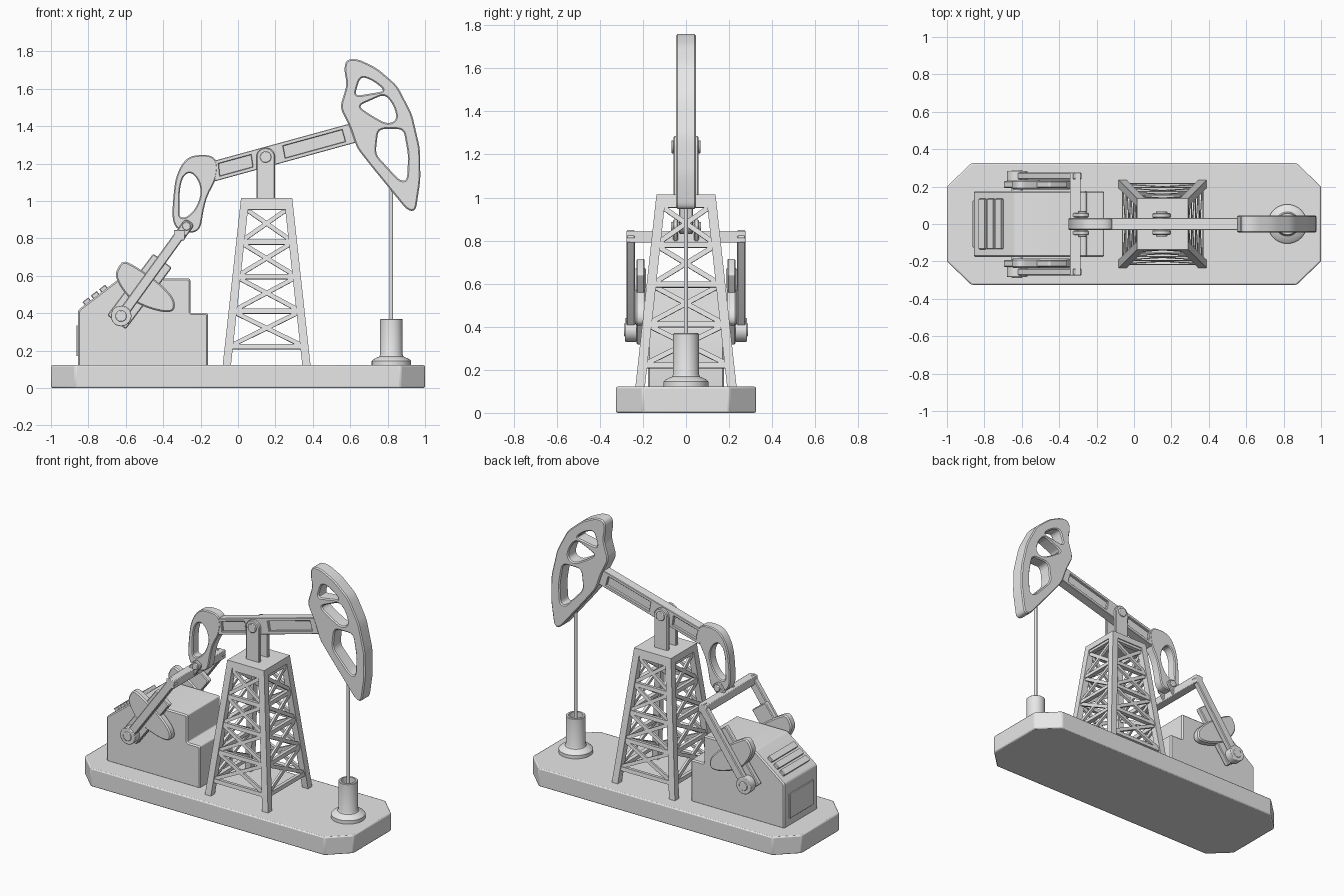
import bpy, bmesh, math
from mathutils import Vector, Matrix

cube = bpy.data.objects.get("Cube")
if cube:
    bpy.data.objects.remove(cube, do_unlink=True)

grey = bpy.data.materials.new("plain_grey")
grey.use_nodes = True
grey.diffuse_color = (0.8, 0.8, 0.8, 1)
grey.node_tree.nodes["Principled BSDF"].inputs["Base Color"].default_value = (0.8, 0.8, 0.8, 1)


def finish(name, bm, bevel=0.0):
    """Turn a bmesh into a shaded object."""
    bmesh.ops.remove_doubles(bm, verts=bm.verts, dist=0.0001)
    bmesh.ops.recalc_face_normals(bm, faces=bm.faces)
    mesh = bpy.data.meshes.new(name)
    bm.to_mesh(mesh)
    bm.free()
    mesh.materials.clear()
    mesh.materials.append(grey)
    obj = bpy.data.objects.new(name, mesh)
    bpy.context.collection.objects.link(obj)
    bpy.ops.object.select_all(action='DESELECT')
    obj.select_set(True)
    bpy.context.view_layer.objects.active = obj
    bpy.ops.object.shade_smooth_by_angle(angle=math.radians(35))
    if bevel:
        mod = obj.modifiers.new("soft_edges", 'BEVEL')
        mod.width, mod.segments = bevel, 2
    return obj


def rounded(points, r):
    """Round the corners of a closed 2D outline."""
    pts = [Vector(p) for p in points]
    if not r:
        return pts
    out = []
    for i, p in enumerate(pts):
        a, b = pts[i - 1] - p, pts[(i + 1) % len(pts)] - p
        p0 = p + a.normalized() * min(r, a.length * 0.48)
        p1 = p + b.normalized() * min(r, b.length * 0.48)
        for k in range(5):
            t = k / 4
            out.append(p0 * (1 - t) ** 2 + p * 2 * t * (1 - t) + p1 * t * t)
    return out


def plate(name, loops, y0, y1, r=0.0, bevel=0.005):
    """Extrude an x-z outline, with optional holes, from y0 to y1."""
    curve = bpy.data.curves.new(name, 'CURVE')
    curve.dimensions, curve.fill_mode = '2D', 'BOTH'
    curve.extrude = abs(y1 - y0) / 2 - bevel
    curve.bevel_depth, curve.offset, curve.bevel_resolution = bevel, -bevel, 0
    for loop in loops:
        pts = rounded(loop, r)
        spline = curve.splines.new('POLY')
        spline.points.add(len(pts) - 1)
        for sp, p in zip(spline.points, pts):
            sp.co = (p.x, p.y, 0, 1)
        spline.use_cyclic_u = True
    temp = bpy.data.objects.new("temp", curve)
    bpy.context.collection.objects.link(temp)
    deps = bpy.context.evaluated_depsgraph_get()
    mesh = bpy.data.meshes.new_from_object(temp.evaluated_get(deps))
    bm = bmesh.new()
    bm.from_mesh(mesh)
    bpy.data.objects.remove(temp, do_unlink=True)
    bpy.data.meshes.remove(mesh)
    bm.transform(Matrix.Translation((0, (y0 + y1) / 2, 0)) @ Matrix.Rotation(math.pi / 2, 4, 'X'))
    return finish(name, bm)


def strip(a, b, w):
    """Rectangle outline along the line a-b."""
    a, b = Vector(a), Vector(b)
    n = (b - a).normalized().orthogonal() * w / 2
    return [a + n, b + n, b - n, a - n]


def box(name, lo, hi, bevel=0.004):
    lo, hi = Vector(lo), Vector(hi)
    bm = bmesh.new()
    bmesh.ops.create_cube(bm, size=1, matrix=Matrix.Translation((lo + hi) / 2) @ Matrix.Diagonal((*(hi - lo), 1)))
    return finish(name, bm, bevel)


def pin(name, x, z, r, y0, y1):
    """Cylinder lying along y."""
    bm = bmesh.new()
    m = Matrix.Translation((x, (y0 + y1) / 2, z)) @ Matrix.Rotation(math.pi / 2, 4, 'X')
    bmesh.ops.create_cone(bm, cap_ends=True, segments=32, radius1=r, radius2=r, depth=abs(y1 - y0), matrix=m)
    return finish(name, bm, 0.004)


def lathe(name, profile, x):
    bm = bmesh.new()
    verts = [bm.verts.new((r, 0, z)) for r, z in profile]
    edges = [bm.edges.new(e) for e in zip(verts, verts[1:])]
    bmesh.ops.spin(bm, geom=verts + edges, cent=(0, 0, 0), axis=(0, 0, 1), angle=math.tau, steps=40)
    bm.transform(Matrix.Translation((x, 0, 0)))
    return finish(name, bm)


def bar(bm, a, b, w, h, normal):
    """Rectangular strut between two points, thickness h along normal."""
    a, b = Vector(a), Vector(b)
    d = (b - a).normalized()
    side = d.cross(Vector(normal)).normalized()
    up = side.cross(d)
    m = Matrix((side * w, up * h, b - a)).transposed().to_4x4()
    bmesh.ops.create_cube(bm, size=1, matrix=Matrix.Translation((a + b) / 2) @ m)


# Base slab with cut corners
bm = bmesh.new()
corners = [(.87, .325), (1, .2), (1, -.2), (.87, -.325), (-.87, -.325), (-1, -.2), (-1, .2), (-.87, .325)]
face = bm.faces.new([bm.verts.new((x, y, 0)) for x, y in corners])
top = bmesh.ops.extrude_face_region(bm, geom=[face])["geom"]
bmesh.ops.translate(bm, verts=[v for v in top if isinstance(v, bmesh.types.BMVert)], vec=(0, 0, .122))
finish("base_slab", bm, 0.008)

# Motor housing, vent slats and end door
plate("motor_housing", [[(-.855, .115), (-.855, .417), (-.635, .585), (-.255, .585), (-.255, .4),
                         (-.16, .4), (-.16, .115)]], -.177, .177, .012, .008)
slope = Vector((.22, .168)).normalized()
for i in range(3):
    c = Vector((-.855, .417)) + slope * (.065 + .056 * i)
    plate(f"vent_slat_{i + 1}", [strip(c - slope * .02, c + slope * .02, .04)], -.135, .135, 0, .004)
box("housing_door", (-.863, -.125, .17), (-.85, .125, .335), .003)

# Lattice tower
CX, Z0, Z1 = .153, .12, 1.015


def half(z):
    return .235 + (.137 - .235) * (z - Z0) / (Z1 - Z0)


bm = bmesh.new()
levels = [.22, .41, .595, .78, .965]
for k in range(4):
    rot = Matrix.Rotation(k * math.pi / 2, 3, 'Z')

    def at(u, z, inset=.02):
        h = half(z) - inset
        return rot @ Vector((u * h, -h, z)) + Vector((CX, 0, 0))

    normal = rot @ Vector((0, -1, .11))
    leg = bmesh.ops.create_cube(bm, size=1)["verts"]
    for v in leg:
        z = Z0 - .005 if v.co.z < 0 else Z1 - .01
        v.co = at(1, z, .022) + Vector((v.co.x * .044, v.co.y * .044, 0))
    for z in levels:
        bar(bm, at(-1, z), at(1, z), .026, .026, normal)
    for lo, hi in zip(levels, levels[1:]):
        for s in (-1, 1):
            bar(bm, at(-s, lo), at(s, hi), .023, .016, normal)
cap = bmesh.ops.create_cube(bm, size=2)["verts"]
for v in cap:
    z = .972 if v.co.z < 0 else Z1
    v.co = (CX + v.co.x * half(z), v.co.y * half(z), z)
finish("lattice_tower", bm)

# Pivot bracket
PX, PZ = .148, 1.235
dome = [(PX + .05 * math.cos(a * math.pi / 12), PZ + .05 * math.sin(a * math.pi / 12)) for a in range(13)]
for s, side in ((1, "left"), (-1, "right")):
    plate(f"pivot_bracket_{side}", [dome + [(PX - .05, 1.0), (PX + .05, 1.0)]], s * .033, s * .058)
pin("pivot_pin", PX, PZ, .03, -.068, .068)

# Walking beam: framed sides over a thin web
tl, tr, bl, br = map(Vector, ((-.135, 1.213), (.61, 1.417), (-.125, 1.105), (.64, 1.315)))


def on_beam(t, f):
    return bl.lerp(br, t).lerp(tl.lerp(tr, t), f)


def panel(t0, t1, f0, f1):
    return [on_beam(t0, f0), on_beam(t1, f0), on_beam(t1, f1), on_beam(t0, f1)]


plate("beam_frame", [panel(0, 1, 0, 1), panel(.04, .27, .2, .8), panel(.5, .92, .2, .8)], -.032, .032, 0, .003)
plate("beam_web", [panel(.02, .98, .05, .95)], -.015, .015, 0, .002)

# Curved beam head with three openings
head = [(.567, 1.70), (.578, 1.757), (.64, 1.76), (.743, 1.71), (.85, 1.618), (.93, 1.465), (.973, 1.28),
        (.975, 1.11), (.95, .945), (.905, .95), (.717, 1.18), (.636, 1.283), (.6, 1.39), (.545, 1.5), (.583, 1.625)]
head_holes = [[(.622, 1.56), (.655, 1.668), (.72, 1.645), (.79, 1.588)],
              [(.64, 1.508), (.785, 1.572), (.834, 1.51), (.852, 1.435), (.8, 1.41), (.717, 1.455)],
              [(.75, 1.385), (.885, 1.385), (.91, 1.246), (.904, 1.11), (.866, 1.108), (.735, 1.25)]]
plate("beam_head", [head] + head_holes, -.046, .046, .035, .007)

# Tail loop
tail = [(-.25, 1.245), (-.14, 1.247), (-.105, 1.2), (-.118, 1.11), (-.165, 1.03), (-.187, .94), (-.2, .85),
        (-.25, .825), (-.325, .845), (-.352, .9), (-.348, 1.0), (-.335, 1.12), (-.3, 1.2)]
tail_hole = [(-.312, .97), (-.312, 1.07), (-.29, 1.14), (-.25, 1.155), (-.21, 1.11), (-.195, 1.04),
             (-.225, .96), (-.275, .91), (-.315, .912)]
plate("tail_loop", [tail, tail_hole], -.033, .033, .05, .006)

# Crossbar and its hinge to the tail
box("crossbar", (-.342, -.276, .79), (-.285, .276, .845))
pin("tail_pin", -.275, .865, .022, -.07, .07)
for s, side in ((1, "left"), (-1, "right")):
    plate(f"hinge_lug_{side}", [strip((-.32, .8), (-.257, .89), .06)], s * .036, s * .06, .025)

# Connecting arms, cranks and counterweights on both sides
HX, HZ = -.625, .385
weight = [(-.65, .63), (-.615, .685), (-.555, .655), (-.47, .6), (-.4, .545), (-.338, .475), (-.338, .412),
          (-.39, .403), (-.48, .425), (-.575, .47), (-.63, .54), (-.655, .595)]
for s, side in ((1, "left"), (-1, "right")):
    plate(f"connecting_arm_{side}", [strip((HX, HZ), (-.3, .835), .055)], s * .237, s * .276, .005)
    plate(f"crank_arm_{side}", [strip((HX - .025, HZ - .033), (-.403, .681), .125)], s * .192, s * .23, .012)
    plate(f"counterweight_{side}", [weight], s * .185, s * .236, .05, .008)
    pin(f"crank_boss_{side}", HX, HZ, .055, s * .228, s * .283)
    pin(f"crank_bolt_{side}", HX, HZ, .03, s * .16, s * .288)

# Wellhead and rod
lathe("wellhead", [(.105, .118), (.105, .145), (.095, .155), (.065, .168), (.06, .18), (.06, .366), (.056, .37),
                   (.044, .37), (.044, .22), (.0, .22)], .82)
lathe("polished_rod", [(0, .2), (.01, .2), (.01, 1.12), (0, 1.12)], .82)
